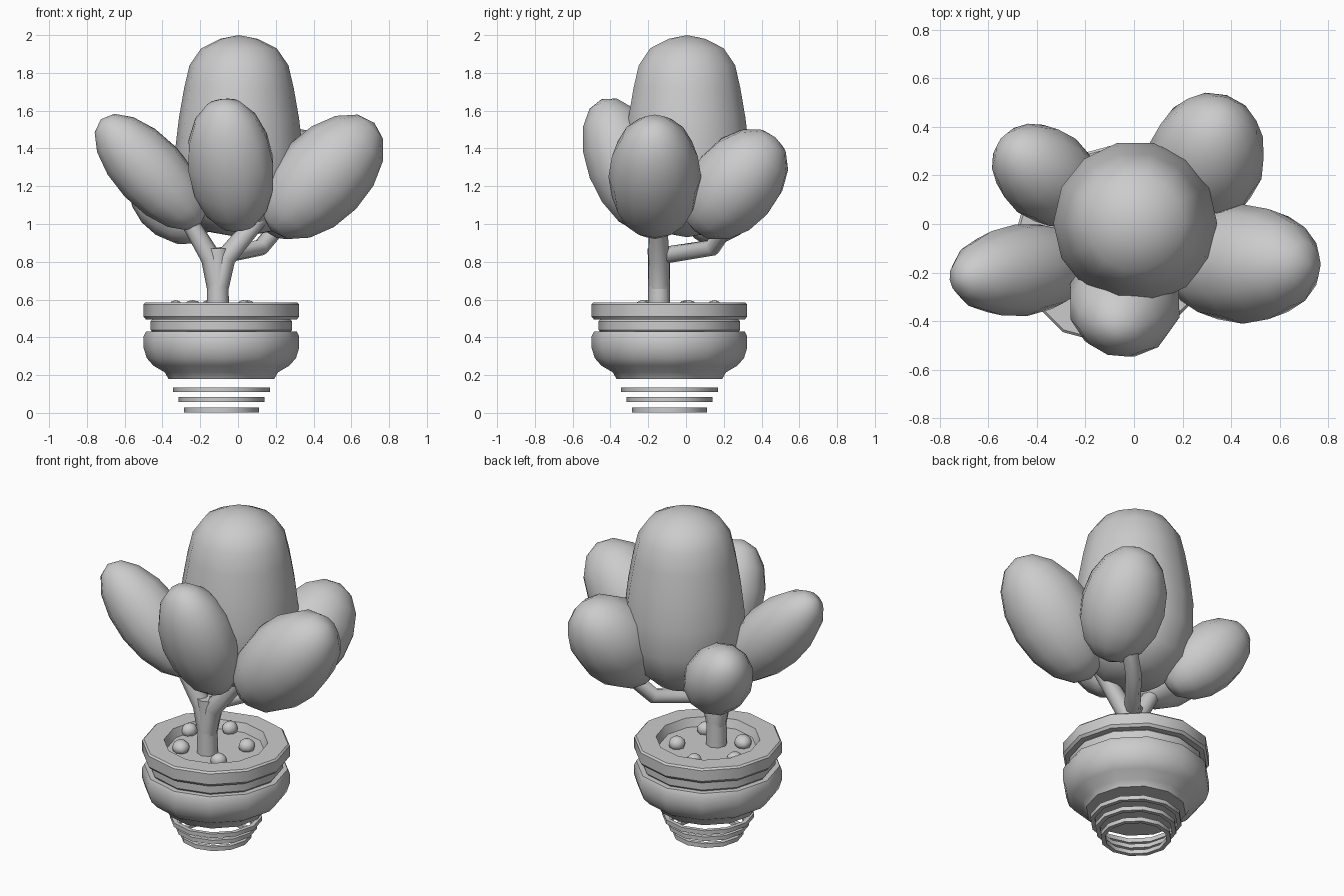
import bpy, bmesh, math, random
from mathutils import Vector

if "Cube" in bpy.data.objects:
    bpy.data.objects.remove(bpy.data.objects["Cube"])

random.seed(4)
PX, PY = -0.088, -0.088      # pot axis


def finish(ob, angle):
    bpy.ops.object.select_all(action='DESELECT')
    ob.select_set(True)
    bpy.context.view_layer.objects.active = ob
    bpy.ops.object.shade_smooth_by_angle(angle=math.radians(angle))


def lathe(name, profile, cx, cy, sides=12, closed=False, angle=35):
    """Revolve (radius, z) points round a vertical axis."""
    bm = bmesh.new()
    verts = [bm.verts.new((r, 0, z)) for r, z in profile]
    pairs = list(zip(verts, verts[1:]))
    if closed:
        pairs.append((verts[-1], verts[0]))
    edges = [bm.edges.new(p) for p in pairs]
    bmesh.ops.spin(bm, geom=verts + edges, cent=(0, 0, 0), axis=(0, 0, 1),
                   angle=math.tau, steps=sides, use_duplicate=False)
    bmesh.ops.remove_doubles(bm, verts=bm.verts, dist=1e-4)
    bmesh.ops.recalc_face_normals(bm, faces=bm.faces)
    me = bpy.data.meshes.new(name)
    bm.to_mesh(me)
    bm.free()
    ob = bpy.data.objects.new(name, me)
    ob.location = (cx, cy, 0)
    bpy.context.collection.objects.link(ob)
    finish(ob, angle)
    return ob


def leaf(name, centre, axis, radii):
    """Egg-shaped leaf clump, long axis pointing outward."""
    bpy.ops.mesh.primitive_uv_sphere_add(segments=12, ring_count=8, location=centre)
    ob = bpy.context.object
    ob.name = name
    ob.scale = [r * 1.015 for r in radii]
    ob.rotation_euler = Vector(axis).to_track_quat('Z', 'Y').to_euler()
    finish(ob, 80)


def branch(name, points, radii):
    """Round tapered tube through the given points."""
    cu = bpy.data.curves.new(name, 'CURVE')
    cu.dimensions = '3D'
    cu.bevel_depth = 1
    cu.bevel_resolution = 2
    cu.use_fill_caps = True
    sp = cu.splines.new('POLY')
    sp.points.add(len(points) - 1)
    for p, co, r in zip(sp.points, points, radii):
        p.co = (*co, 1)
        p.radius = r
    ob = bpy.data.objects.new(name, cu)
    bpy.context.collection.objects.link(ob)
    bpy.ops.object.select_all(action='DESELECT')
    ob.select_set(True)
    bpy.context.view_layer.objects.active = ob
    bpy.ops.object.convert(target='MESH')
    finish(bpy.context.object, 60)


# Pot: bowl, recessed neck, rim and soil
lathe("pot_bowl", [(0, .18), (.28, .18), (.30, .215), (.36, .25), (.395, .29),
                   (.412, .345), (.412, .405), (.4, .43), (0, .43)], PX, PY)
lathe("pot_neck", [(.36, .42), (.375, .44), (.375, .485), (.36, .50)], PX, PY)
lathe("pot_rim", [(.285, .495), (.4, .495), (.412, .51), (.412, .575),
                  (.402, .585), (.29, .585), (.27, .53)], PX, PY, closed=True)
lathe("soil", [(0, .535), (.285, .535)], PX, PY)

# Stacked open rings under the pot
for i, (r, z) in enumerate([(.198, .003), (.228, .058), (.257, .11)]):
    lathe(f"base_ring_{i + 1}", [(r - .025, z), (r, z), (r, z + .025), (r - .025, z + .025)],
          PX, PY, closed=True)

# Pebbles on the soil
for i, (x, y) in enumerate([(-.33, 0), (-.16, .15), (-.24, -.21), (.05, .015), (.03, -.23)]):
    bpy.ops.mesh.primitive_uv_sphere_add(segments=8, ring_count=6, location=(x, y, .555))
    ob = bpy.context.object
    ob.name = f"pebble_{i + 1}"
    ob.scale = (random.uniform(.045, .058), random.uniform(.042, .052), .042)
    ob.rotation_euler = (0, 0, random.uniform(0, 3))
    finish(ob, 70)

# Trunk and branches
TX, TY = -.107, -.143
branch("trunk", [(TX, TY, .5), (TX, TY, .68), (TX, TY, .87)], [.06, .057, .06])
branch("left_branch", [(TX, TY, .65), (TX - .035, TY, .82), (-.31, -.16, 1.1)], [.055, .055, .042])
branch("right_branch", [(TX, TY, .65), (TX + .04, TY, .82), (.17, -.15, 1.1)], [.055, .055, .045])
branch("back_branch", [(TX, TY, .83), (.12, .14, .875), (.25, .24, 1.03)], [.045, .045, .045])

# Tall central leaf clump
lathe("centre_leaf", [(0, .93), (.17, .96), (.28, 1.06), (.335, 1.22), (.337, 1.4), (.318, 1.56),
                      (.29, 1.72), (.262, 1.84), (.2, 1.93), (.1, 1.98), (0, 2.0)],
      .005, .005, 14, angle=80)

# Surrounding leaf clumps: centre, outward axis, radii
leaf("left_leaf", (-.463, -.19, 1.275), (-.68, -.09, .72), (.187, .187, .38))
leaf("right_leaf", (.448, -.165, 1.25), (.69, 0, .72), (.242, .242, .39))
leaf("front_leaf", (-.038, -.315, 1.312), (-.11, -.35, .93), (.232, .205, .37))
leaf("back_right_leaf", (.295, .26, 1.21), (.2, .62, .72), (.238, .235, .33))
leaf("back_left_leaf", (-.36, .2, 1.13), (-.5, .4, .6), (.19, .19, .28))
